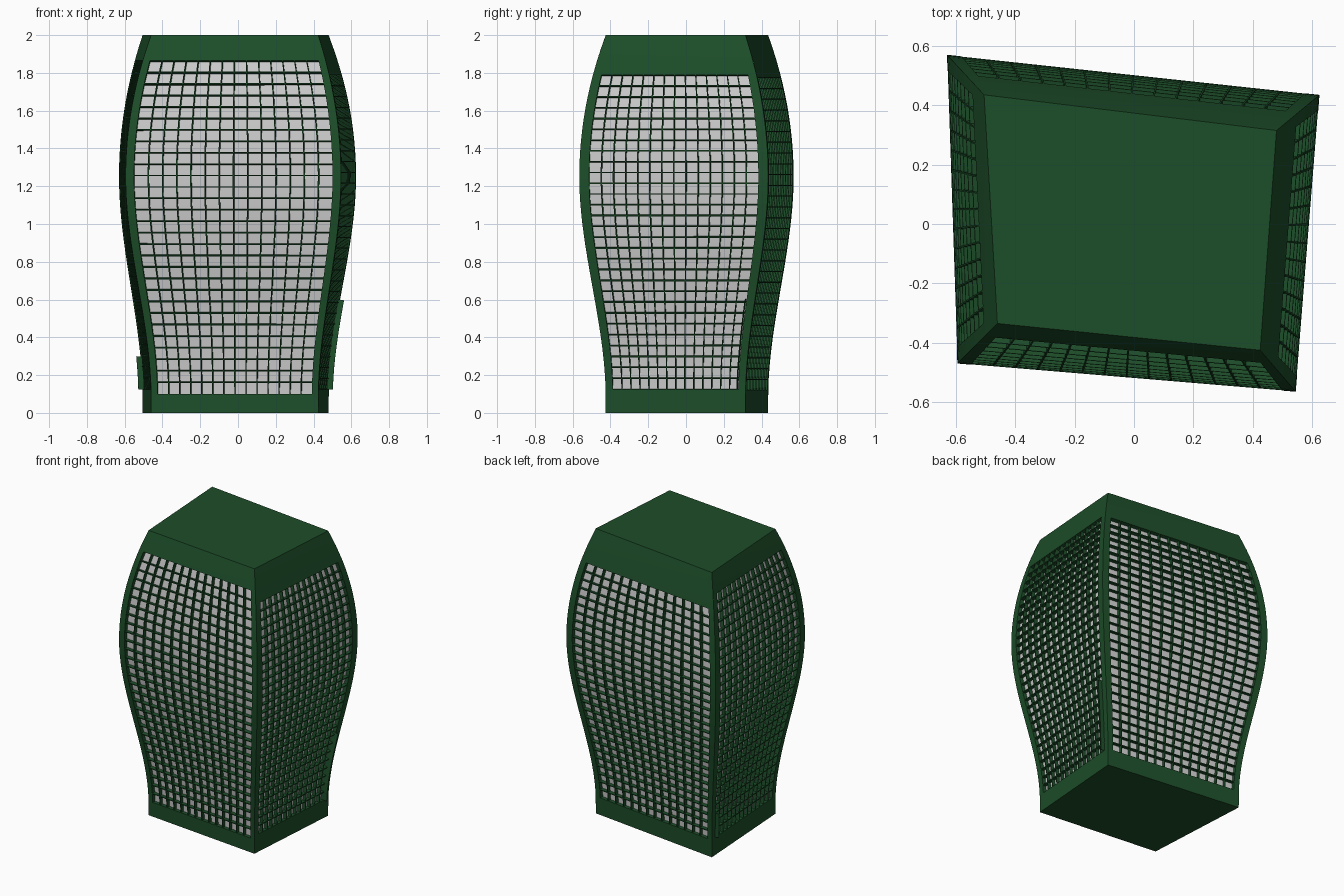
import bpy
from mathutils import Vector

if "Cube" in bpy.data.objects:
    bpy.data.objects.remove(bpy.data.objects["Cube"])

# plan corners (front-left, front-right, back-right, back-left): at the ends and at the bulge
END = [Vector(p) for p in [(-.46, -.335), (.425, -.425), (.48, .315), (-.505, .435)]]
BULGE = [Vector(p) for p in [(-.595, -.47), (.545, -.565), (.625, .435), (-.63, .57)]]
NAMES = ["front", "right", "back", "left"]
# window of each side: margin, bottom z, top z
WINDOWS = [(.039, .10, 1.865), (.052, .125, 1.79), (.039, .12, 1.775), (.052, .125, 1.865)]
DEPTH, COLS, ROWS, THICK = .025, 14, 29, .006

green = bpy.data.materials.new("dark_green")
green.diffuse_color = (.012, .075, .022, 1)
green.use_nodes = True
green.node_tree.nodes["Principled BSDF"].inputs["Base Color"].default_value = green.diffuse_color


def swell(z):
    if z > 1.25:
        return 1 - ((z - 1.25) / .75) ** 2
    s = max(0, (z - .08) / 1.17)
    return s * s * (3 - 2 * s)


def corner(i, z):
    p = END[i % 4].lerp(BULGE[i % 4], swell(z))
    return Vector((p.x, p.y, z))


def raw(side, u, z):
    return corner(side, z).lerp(corner(side + 1, z), u)


def surf(side, u, z, inset=0):
    """Point on a side wall, moved inward along its normal."""
    p = raw(side, u, z)
    if not inset:
        return p
    du = raw(side, 1, z) - raw(side, 0, z)
    dz = raw(side, u, z + .01) - raw(side, u, z - .01)
    return p - du.cross(dz).normalized() * inset


def make(name, verts, faces, mat=None, smooth=True):
    me = bpy.data.meshes.new(name)
    me.from_pydata([tuple(v) for v in verts], [], faces)
    ob = bpy.data.objects.new(name, me)
    bpy.context.collection.objects.link(ob)
    if mat:
        me.materials.append(mat)
    if smooth:
        bpy.ops.object.select_all(action='DESELECT')
        ob.select_set(True)
        bpy.context.view_layer.objects.active = ob
        bpy.ops.object.shade_smooth_by_angle(angle=.5)
    return ob


def tube(verts, faces, sections):
    """Join four-point sections into a closed bar."""
    b = len(verts)
    for s in sections:
        verts += s
    n = len(sections)
    for k in range(n - 1):
        for j in range(4):
            a, c = b + 4 * k + j, b + 4 * k + (j + 1) % 4
            faces.append((a, c, c + 4, a + 4))
    faces.append((b + 3, b + 2, b + 1, b))
    e = b + 4 * (n - 1)
    faces.append((e, e + 1, e + 2, e + 3))


def upright(side, u, zs, outer, inner):
    w = THICK / 2 / (raw(side, 1, 1) - raw(side, 0, 1)).length
    return [[surf(side, u - w, z, outer), surf(side, u + w, z, outer),
             surf(side, u + w, z, inner), surf(side, u - w, z, inner)] for z in zs]


for side, (m, z0, z1) in enumerate(WINDOWS):
    name = NAMES[side]
    zw = [z0 + (z1 - z0) * k / ROWS for k in range(ROWS + 1)]

    # frame around the window
    zs = [0] + zw + [z1 + (2 - z1) / 2, 2]
    us = [0, m, 1 - m, 1]
    verts = [surf(side, u, z) for z in zs for u in us]
    faces = []
    for k in range(len(zs) - 1):
        for j in range(3):
            if j == 1 and 1 <= k <= ROWS:
                continue
            a = 4 * k + j
            faces.append((a, a + 1, a + 5, a + 4))
    # recess walls
    loop = [(m, z) for z in zw] + [(1 - m, z) for z in reversed(zw)]
    b, n = len(verts), len(loop)
    for u, z in loop:
        verts += [surf(side, u, z), surf(side, u, z, DEPTH)]
    for k in range(n):
        a, c = b + 2 * k, b + 2 * ((k + 1) % n)
        faces.append((a, a + 1, c + 1, c))
    make(name + "_frame", verts, faces, green)

    # pale panel behind the grille
    verts = [surf(side, u, z, DEPTH) for z in zw for u in (m, 1 - m)]
    faces = [(2 * k, 2 * k + 1, 2 * k + 3, 2 * k + 2) for k in range(ROWS)]
    make(name + "_panel", verts, faces)

    # grille of thin upright and level fins
    verts, faces = [], []
    for c in range(1, COLS):
        u = m + (1 - 2 * m) * c / COLS
        tube(verts, faces, upright(side, u, zw, .001, DEPTH))
    h = THICK / 2
    for z in zw[1:-1]:
        tube(verts, faces, [[surf(side, u, z - h, .001), surf(side, u, z + h, .001),
                             surf(side, u, z + h, DEPTH), surf(side, u, z - h, DEPTH)]
                            for u in (1 - m, m)])
    make(name + "_grille", verts, faces, green, smooth=False)

# flat top and underside
make("top_cap", [corner(i, 2) for i in range(4)], [(0, 1, 2, 3)], green, smooth=False)
make("bottom_cap", [corner(i, 0) for i in range(4)], [(3, 2, 1, 0)], green, smooth=False)

# short projecting strips low on both sides, near the back corners
for name, side, u, top in [("right_strip", 1, .94, .6), ("left_strip", 3, .06, .3)]:
    verts, faces = [], []
    zs = [.125 + (top - .125) * k / 8 for k in range(9)]
    tube(verts, faces, upright(side, u, zs, -.025, DEPTH))
    make(name, verts, faces, green, smooth=False)
